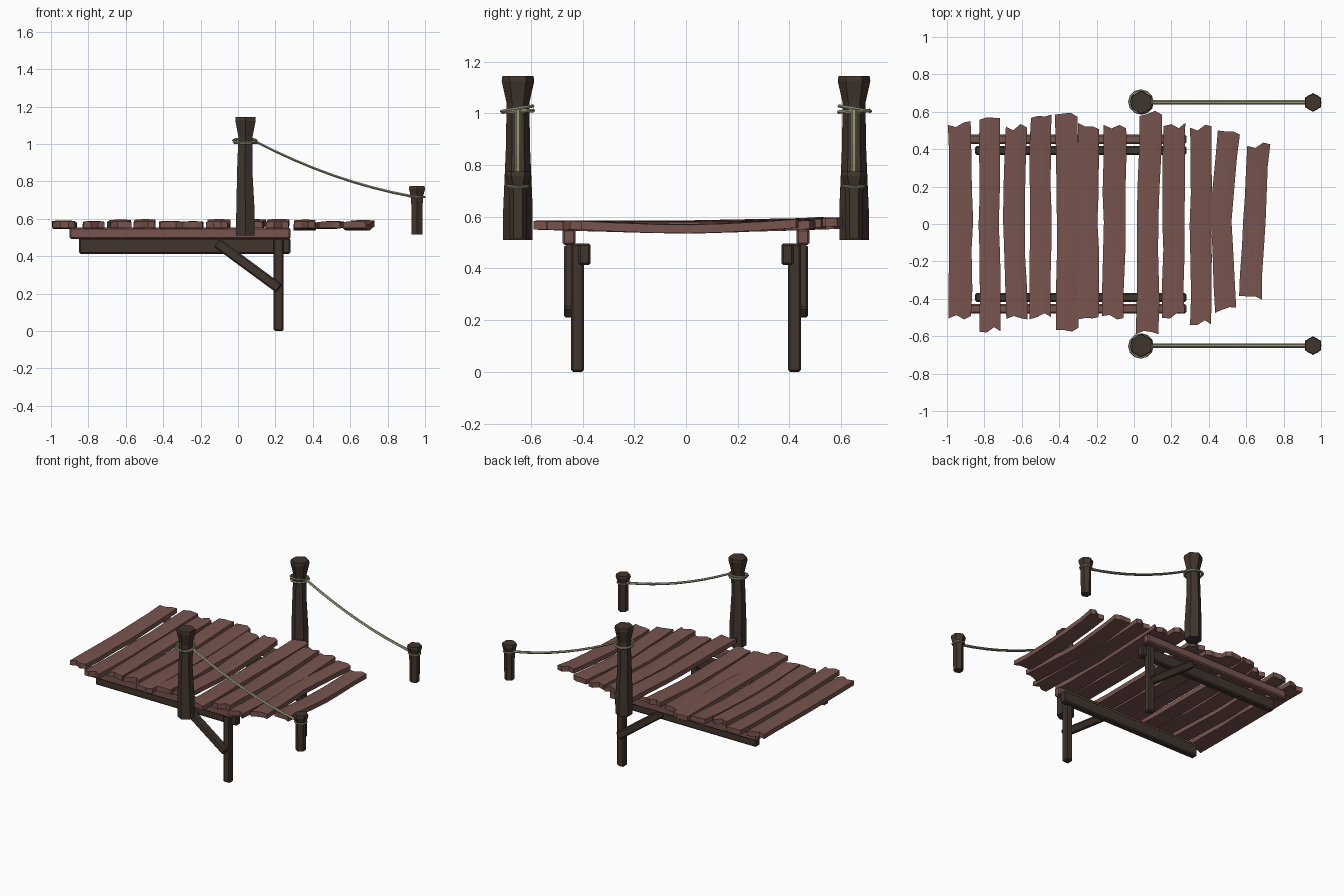
import bpy, bmesh, math, random
from mathutils import Vector, Matrix

if "Cube" in bpy.data.objects:
    bpy.data.objects.remove(bpy.data.objects["Cube"])

random.seed(7)


def material(name, rgb):
    m = bpy.data.materials.new(name)
    m.diffuse_color = (*rgb, 1)
    m.use_nodes = True
    m.node_tree.nodes["Principled BSDF"].inputs["Base Color"].default_value = m.diffuse_color
    return m


PLANK = material("reddish plank wood", (0.185, 0.088, 0.075))
DARK = material("dark post wood", (0.052, 0.036, 0.027))
ROPE = material("pale rope", (0.36, 0.36, 0.23))


def finish(name, bm, mat):
    bmesh.ops.recalc_face_normals(bm, faces=bm.faces)
    me = bpy.data.meshes.new(name)
    bm.to_mesh(me)
    bm.free()
    me.materials.append(mat)
    ob = bpy.data.objects.new(name, me)
    bpy.context.collection.objects.link(ob)
    return ob


def beam(name, centre, size, mat, tilt=0, bevel=0.008):
    """Box with chamfered edges, optionally turned about y."""
    bm = bmesh.new()
    bmesh.ops.create_cube(bm, size=1)
    bmesh.ops.scale(bm, vec=size, verts=bm.verts)
    bmesh.ops.bevel(bm, geom=bm.edges[:], offset=bevel, segments=1, affect='EDGES')
    bmesh.ops.transform(bm, matrix=Matrix.Translation(centre) @ Matrix.Rotation(tilt, 4, 'Y'), verts=bm.verts)
    return finish(name, bm, mat)


def loft(name, rings, mat, closed=False):
    """Skin a list of equal-length vertex rings; cap the ends unless closed."""
    bm = bmesh.new()
    vs = [[bm.verts.new(p) for p in r] for r in rings]
    n = len(vs[0])
    pairs = list(zip(vs, vs[1:])) + ([(vs[-1], vs[0])] if closed else [])
    for a, b in pairs:
        for i in range(n):
            j = (i + 1) % n
            bm.faces.new((a[i], a[j], b[j], b[i]))
    if not closed:
        bm.faces.new(vs[0])
        bm.faces.new(vs[-1])
    return finish(name, bm, mat)


def hex_post(name, x, y, profile):
    """Six-sided turned post from (z, radius, x shift) rows."""
    rings = [[(x + dx + r * math.sin(k * math.pi / 3), y + r * math.cos(k * math.pi / 3), z)
              for k in range(6)] for z, r, dx in profile]
    return loft(name, rings, DARK)


def rope_ring(name, centre, radius, tube, tilt, axis):
    """Loop of rope tied around a post."""
    rot = Matrix.Rotation(tilt, 3, axis)
    rings = []
    for i in range(12):
        a = i * math.tau / 12
        rings.append([Vector(centre) + rot @ Vector((
            (radius + tube * math.cos(b)) * math.cos(a),
            (radius + tube * math.cos(b)) * math.sin(a),
            tube * math.sin(b))) for b in [k * math.tau / 6 for k in range(6)]])
    return loft(name, rings, ROPE, closed=True)


def plank(name, xt, xm, xb, yt, yb, width, dip):
    """Warped board across the deck with splintered ends."""
    us = (-0.5, -0.15, 0.2, 0.5)
    ts = (0, 0.15, 0.35, 0.5, 0.65, 0.85, 1)
    lift = random.uniform(0.0, 0.016)
    jag = {}
    for t in (0, 1):
        jag[t] = [random.uniform(0.0, 0.035) for _ in us]
        jag[t][random.randrange(4)] = 0
    bm = bmesh.new()
    grid = []
    for t in ts:
        xc = xb + (xm - xb) * t * 2 if t < 0.5 else xm + (xt - xm) * (t - 0.5) * 2
        wob = random.uniform(-0.004, 0.004)
        w = width * random.uniform(0.95, 1.03)
        z = 0.586 - dip * math.sin(math.pi * t) + lift * max(0, t - 0.5) * 2
        row = []
        for i, u in enumerate(us):
            y = yb + (yt - yb) * t
            if t in jag:
                y += jag[t][i] * (1 if t == 0 else -1)
            edge = 0.003 if abs(u) == 0.5 else 0
            top = bm.verts.new((xc + wob + u * w, y, z - edge))
            low = bm.verts.new((xc + wob + u * w, y, z - 0.036))
            row.append((top, low))
        grid.append(row)
    for a, b in zip(grid, grid[1:]):
        for i in range(3):
            bm.faces.new((a[i][0], a[i + 1][0], b[i + 1][0], b[i][0]))
            bm.faces.new((a[i][1], b[i][1], b[i + 1][1], a[i + 1][1]))
        for i in (0, 3):
            bm.faces.new((a[i][0], b[i][0], b[i][1], a[i][1]))
    for row in (grid[0], grid[-1]):
        for i in range(3):
            bm.faces.new((row[i][0], row[i][1], row[i + 1][1], row[i + 1][0]))
    return finish(name, bm, PLANK)


# Deck planks: x at back, middle and front, then back and front y, width, dip
PLANKS = [
    (-0.937, -0.925, -0.928, 0.55, -0.51, 0.125, 0.004),
    (-0.77, -0.775, -0.77, 0.57, -0.58, 0.112, 0.012),
    (-0.63, -0.64, -0.625, 0.535, -0.51, 0.115, 0.003),
    (-0.50, -0.50, -0.50, 0.585, -0.51, 0.113, 0.015),
    (-0.36, -0.355, -0.36, 0.595, -0.575, 0.12, 0.004),
    (-0.24, -0.25, -0.24, 0.54, -0.51, 0.113, 0.01),
    (-0.105, -0.105, -0.115, 0.53, -0.51, 0.12, 0.014),
    (0.09, 0.075, 0.07, 0.605, -0.59, 0.118, 0.0),
    (0.213, 0.21, 0.21, 0.54, -0.505, 0.12, 0.008),
    (0.355, 0.358, 0.358, 0.53, -0.54, 0.113, 0.012),
    (0.505, 0.465, 0.49, 0.50, -0.475, 0.115, 0.004),
    (0.665, 0.645, 0.62, 0.435, -0.405, 0.12, 0.014),
]
for n, p in enumerate(PLANKS):
    plank(f"deck_plank_{n + 1}", *p)

TALL = [(0.51, 0.057, 0), (0.63, 0.057, 0), (0.86, 0.047, -0.004),
        (1.04, 0.044, 0), (1.125, 0.063, 0), (1.145, 0.06, 0)]
SHORT = [(0.515, 0.033, 0), (0.715, 0.036, 0), (0.76, 0.05, 0), (0.776, 0.046, 0)]

for s, side in ((-1, "front"), (1, "back")):
    # Frame under the deck
    beam(f"{side}_rail_board", (-0.31, s * 0.453, 0.522), (1.18, 0.05, 0.062), PLANK)
    beam(f"{side}_stringer", (-0.285, s * 0.393, 0.455), (1.13, 0.048, 0.085), DARK)
    beam(f"{side}_leg", (0.217, s * 0.42, 0.248), (0.054, 0.05, 0.496), DARK)
    beam(f"{side}_brace", (0.053, s * 0.45, 0.35), (0.415, 0.045, 0.054), DARK,
         tilt=math.atan2(0.235, 0.32))
    # Rope posts
    hex_post(f"{side}_tall_post", 0.04, s * 0.65, TALL)
    hex_post(f"{side}_short_post", 0.957, s * 0.65, SHORT)
    # Rope ties
    rope_ring(f"{side}_tall_tie_a", (0.04, s * 0.65, 1.008), 0.058, 0.008, 0.05, 'X')
    rope_ring(f"{side}_tall_tie_b", (0.036, s * 0.653, 1.018), 0.061, 0.007, -0.17 * s, 'X')
    rope_ring(f"{side}_short_tie", (0.957, s * 0.65, 0.718), 0.039, 0.006, 0.04, 'Y')
    # Sagging rope between the posts
    rings = []
    for i in range(9):
        t = i / 8
        x = 0.09 + 0.84 * t
        z = 1.015 - 0.295 * t - 0.036 * 4 * t * (1 - t)
        rings.append([(x, s * 0.65 + 0.012 * math.cos(k * math.pi / 3),
                       z + 0.008 * math.sin(k * math.pi / 3)) for k in range(6)])
    loft(f"{side}_rope", rings, ROPE)
